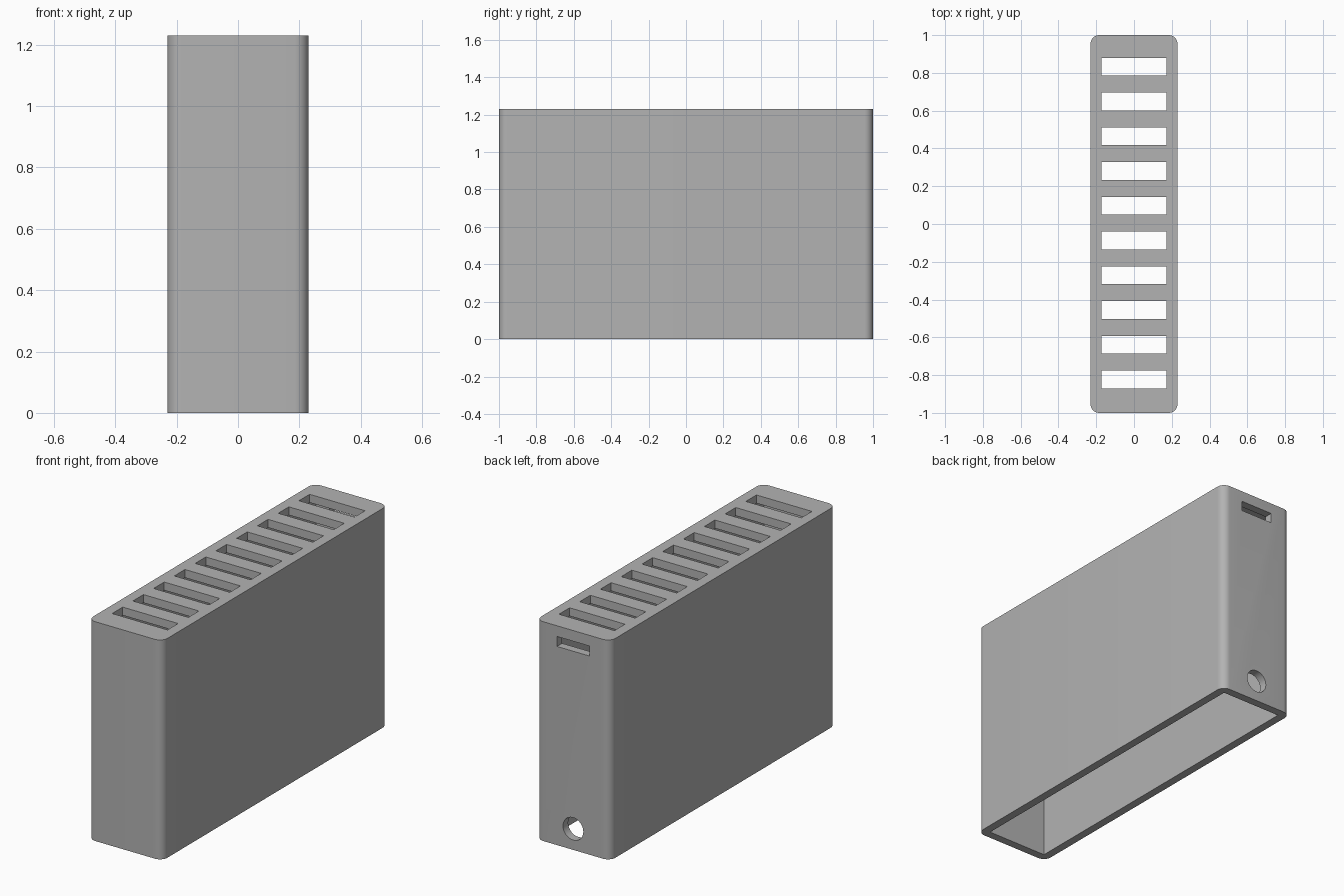
import bpy
import bmesh
from mathutils import Matrix, Vector

WIDTH, LENGTH, HEIGHT = 0.46, 2.0, 1.23
WALL = 0.046

cube = bpy.data.objects.get("Cube")
if cube:
    bpy.data.objects.remove(cube, do_unlink=True)


def add_box(bm, size, centre):
    """Add a box and return its vertices."""
    matrix = Matrix.Translation(centre) @ Matrix.Diagonal((*size, 1))
    return bmesh.ops.create_cube(bm, size=1, matrix=matrix)["verts"]


def make_object(name, bm):
    mesh = bpy.data.meshes.new(name)
    bm.to_mesh(mesh)
    bm.free()
    obj = bpy.data.objects.new(name, mesh)
    bpy.context.collection.objects.link(obj)
    return obj


def cut(target, bm, name):
    """Subtract the cutter from the target, then discard it."""
    cutter = make_object(name, bm)
    cutter.hide_render = True
    mod = target.modifiers.new(name, "BOOLEAN")
    mod.operation = "DIFFERENCE"
    mod.solver = "EXACT"
    mod.object = cutter
    bpy.context.view_layer.objects.active = target
    bpy.ops.object.modifier_apply(modifier=mod.name)
    bpy.data.objects.remove(cutter, do_unlink=True)


# Outer shell with rounded vertical corners
bm = bmesh.new()
add_box(bm, (WIDTH, LENGTH, HEIGHT), (0, 0, HEIGHT / 2))
upright = [e for e in bm.edges
           if abs(e.verts[0].co.z - e.verts[1].co.z) > 0.5]
bmesh.ops.bevel(bm, geom=upright, offset=WALL, segments=8, profile=0.5,
                affect="EDGES")
case = make_object("vented_case", bm)

# Square-cornered cavity, open underneath
bm = bmesh.new()
add_box(bm, (WIDTH - 2 * WALL, LENGTH - 2 * WALL, HEIGHT),
        (0, 0, HEIGHT / 2 - WALL))
cut(case, bm, "cavity_cutter")

# Row of vent slots through the top
bm = bmesh.new()
for i in range(10):
    add_box(bm, (0.344, 0.094, 0.2), (0, -0.823 + i * 0.184, HEIGHT))
cut(case, bm, "vent_cutter")

# Rectangular port and round cable hole through the back wall
bm = bmesh.new()
add_box(bm, (0.2, 0.2, 0.056), (0, LENGTH / 2, 1.142))
bmesh.ops.create_cone(
    bm, cap_ends=True, segments=48, radius1=0.063, radius2=0.063, depth=0.2,
    matrix=Matrix.Translation(Vector((0, LENGTH / 2, 0.118)))
    @ Matrix.Rotation(1.5707963, 4, "X"))
cut(case, bm, "port_cutter")

# Single grey plastic
grey = bpy.data.materials.new("grey_plastic")
grey.use_nodes = True
colour = (0.45, 0.45, 0.45, 1)
grey.diffuse_color = colour
grey.node_tree.nodes["Principled BSDF"].inputs["Base Color"].default_value = colour
case.data.materials.clear()
case.data.materials.append(grey)
for face in case.data.polygons:
    face.material_index = 0

# Smooth rounded corners, crisp edges elsewhere
bpy.ops.object.select_all(action="DESELECT")
case.select_set(True)
bpy.context.view_layer.objects.active = case
bpy.ops.object.shade_smooth_by_angle(angle=0.6)
